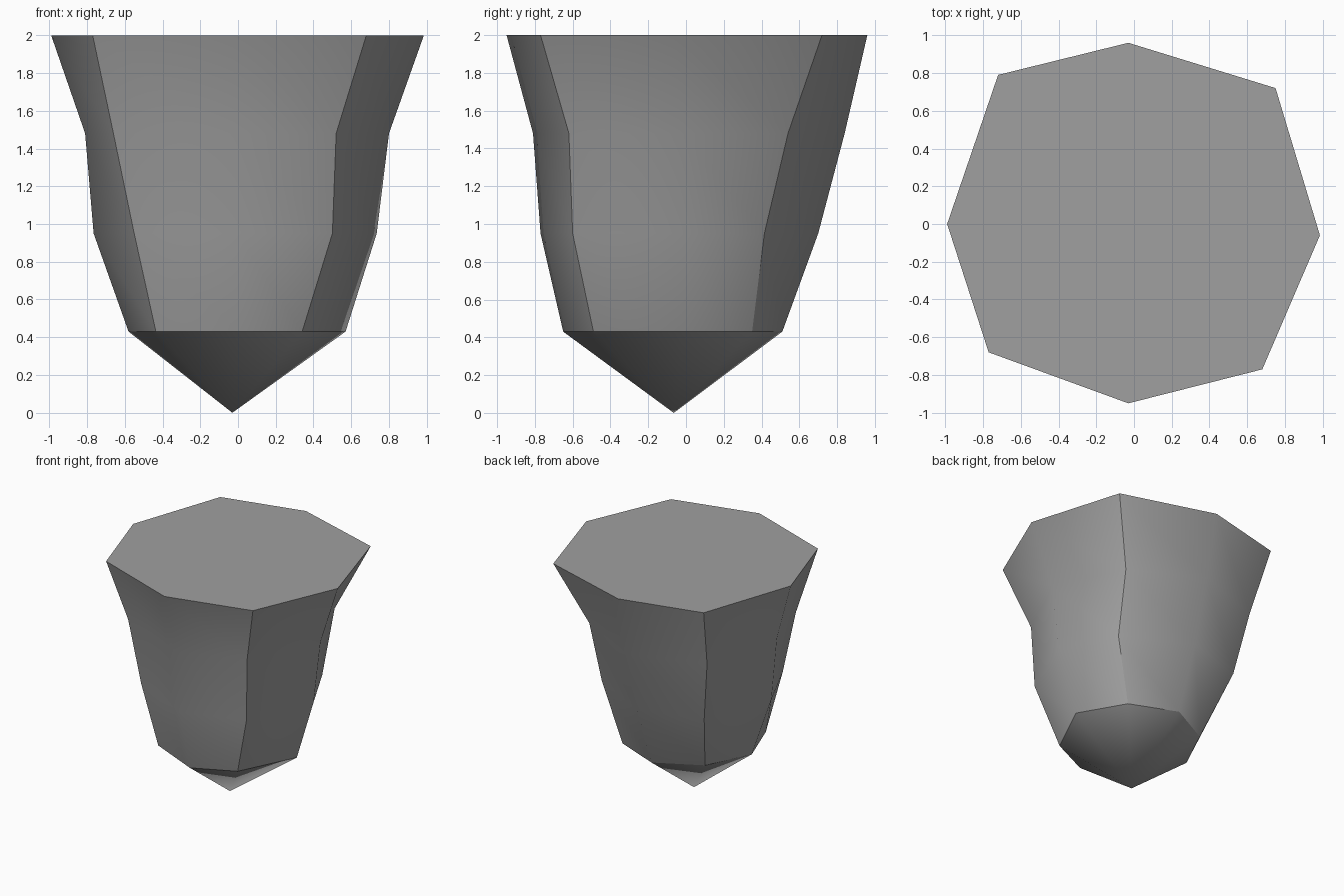
import bpy
import bmesh

default_cube = bpy.data.objects.get("Cube")
if default_cube:
    bpy.data.objects.remove(default_cube, do_unlink=True)


def make_material(name, colour):
    material = bpy.data.materials.new(name)
    material.use_nodes = True
    material.diffuse_color = colour
    shader = material.node_tree.nodes["Principled BSDF"]
    shader.inputs["Base Color"].default_value = colour
    shader.inputs["Roughness"].default_value = 0.9
    return material


# Heights of the cross-sections, from the flat top down to the rim of the point
LEVELS = (2, 1.48, .95, .43)
TIP = (-.03, -.065, 0)

# The eight uneven ridges, each followed from the top down as x, y
RIDGES = {
    "right": ((-.99, 0), (-.81, -.07), (-.765, -.06), (-.58, -.06)),
    "front_right": ((-.77, -.68), (-.66, -.54), (-.55, -.52), (-.435, -.455)),
    "front": ((-.03, -.95), (-.02, -.81), (-.01, -.77), (0, -.65)),
    "front_left": ((.68, -.77), (.52, -.62), (.5, -.6), (.34, -.49)),
    "left": ((.985, -.06), (.8, -.03), (.735, -.03), (.57, -.02)),
    "back_left": ((.75, .72), (.535, .54), (.505, .415), (.355, .35)),
    "back": ((-.03, .96), (-.03, .84), (-.03, .7), (-.03, .51)),
    "back_right": ((-.72, .79), (-.64, .63), (-.55, .54), (-.4, .315)),
}


def build_tapered_rock(name, material):
    bm = bmesh.new()
    columns = [[bm.verts.new((x, y, z)) for (x, y), z in zip(path, LEVELS)]
               for path in RIDGES.values()]
    tip = bm.verts.new(TIP)

    # Flat top
    top_face = bm.faces.new([column[0] for column in columns])

    # Side walls and the point beneath them
    for index, column in enumerate(columns):
        following = columns[(index + 1) % len(columns)]
        for row in range(len(LEVELS) - 1):
            bm.faces.new((column[row], column[row + 1],
                          following[row + 1], following[row]))
        bm.faces.new((column[-1], tip, following[-1]))

    bmesh.ops.recalc_face_normals(bm, faces=bm.faces)
    for face in bm.faces:
        face.smooth = True

    # Crisp rims around the top and the point
    for edge in top_face.edges:
        edge.smooth = False
    for index, column in enumerate(columns):
        following = columns[(index + 1) % len(columns)]
        bm.edges.get((column[-1], following[-1])).smooth = False

    # Crisp diagonal ridges, with soft ridges between them
    for ridge, column in zip(RIDGES, columns):
        if "_" in ridge:
            for upper, lower in zip(column, column[1:]):
                bm.edges.get((upper, lower)).smooth = False

    mesh = bpy.data.meshes.new(name)
    bm.to_mesh(mesh)
    bm.free()
    mesh.materials.append(material)
    rock = bpy.data.objects.new(name, mesh)
    bpy.context.collection.objects.link(rock)
    return rock


stone_grey = make_material("stone_grey", (.35, .35, .35, 1))
build_tapered_rock("tapered_rock", stone_grey)
